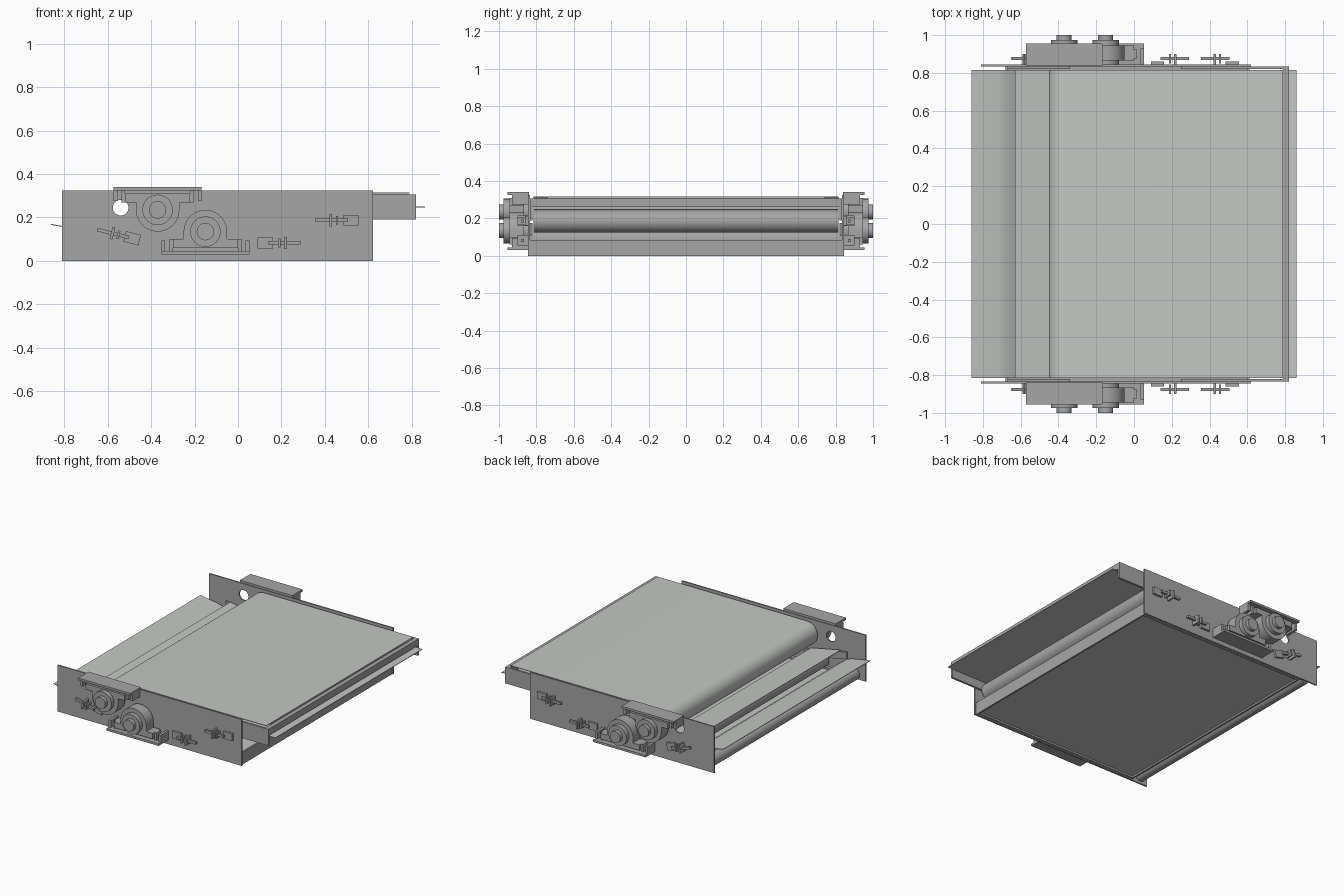
import bpy, bmesh, math
from mathutils import Matrix, Vector

cube = bpy.data.objects.get("Cube")
if cube:
    bpy.data.objects.remove(cube, do_unlink=True)


def material(name, color):
    m = bpy.data.materials.new(name)
    m.use_nodes = True
    m.diffuse_color = (*color, 1)
    m.node_tree.nodes["Principled BSDF"].inputs["Base Color"].default_value = (*color, 1)
    return m


METAL = material("grey metal", (0.38, 0.38, 0.38))
BELT = material("pale belt", (0.55, 0.57, 0.55))


def finish(name, bm, mat, smooth=False):
    bmesh.ops.recalc_face_normals(bm, faces=bm.faces)
    me = bpy.data.meshes.new(name)
    bm.to_mesh(me)
    bm.free()
    me.materials.append(mat)
    ob = bpy.data.objects.new(name, me)
    bpy.context.collection.objects.link(ob)
    if smooth:
        bpy.ops.object.select_all(action='DESELECT')
        ob.select_set(True)
        bpy.context.view_layer.objects.active = ob
        bpy.ops.object.shade_smooth_by_angle()
    return ob


def prism(name, outline, y0, y1, mat=METAL, smooth=False):
    """Extrude an x-z outline from y0 to y1."""
    bm = bmesh.new()
    face = bm.faces.new([bm.verts.new((x, y0, z)) for x, z in outline])
    new = bmesh.ops.extrude_face_region(bm, geom=[face])["geom"]
    bmesh.ops.translate(bm, vec=(0, y1 - y0, 0),
                        verts=[v for v in new if isinstance(v, bmesh.types.BMVert)])
    return finish(name, bm, mat, smooth)


def box(name, x0, x1, y0, y1, z0, z1, mat=METAL):
    return prism(name, [(x0, z0), (x1, z0), (x1, z1), (x0, z1)], y0, y1, mat)


def arc(cx, cz, r, a0, a1, n):
    return [(cx + r * math.cos(math.radians(a0 + (a1 - a0) * i / n)),
             cz + r * math.sin(math.radians(a0 + (a1 - a0) * i / n))) for i in range(n + 1)]


def cylinder(name, x, z, r, y0, y1, mat=METAL):
    return prism(name, arc(x, z, r, 0, 352.5, 47), y0, y1, mat, True)


def sheet(name, path, width, mat=BELT, thick=0.004):
    """Thin sheet following an x-z path."""
    lower = [(x, z - thick) for x, z in reversed(path)]
    return prism(name, path + lower, -width, width, mat, True)


def both(name, maker, y0, y1, *args):
    """Build a part on the front and the back side."""
    for side, s in (("front", -1), ("back", 1)):
        maker(f"{side}_{name}", *args[:-1], *sorted((s * y0, s * y1)), args[-1])


def on_sides(name, outline, y0, y1, smooth=False):
    for side, s in (("front", -1), ("back", 1)):
        prism(f"{side}_{name}", outline, *sorted((s * y0, s * y1)), METAL, smooth)


def rect(x0, x1, z0, z1):
    return [(x0, z0), (x1, z0), (x1, z1), (x0, z1)]


# Side plates with a round hole
cutter = cylinder("hole_cutter", -0.54, 0.245, 0.036, -1, 1)
cutter.hide_render = True
cutter.hide_viewport = True
for side, s in (("front", -1), ("back", 1)):
    plate = box(f"{side}_side_plate", -0.81, 0.62, *sorted((s * 0.835, s * 0.845)), 0, 0.325)
    hole = plate.modifiers.new("hole", 'BOOLEAN')
    hole.object = cutter
    hole.solver = 'EXACT'

# Inner carrier bars at the outlet and at the inlet
on_sides("outlet_bar", rect(0.25, 0.82, 0.19, 0.305), 0.82, 0.834)
on_sides("inlet_bar", [(-0.67, 0.175), (-0.67, 0.125), (-0.34, 0.06), (-0.34, 0.11)], 0.82, 0.834)
box("outlet_cross_bar", 0.79, 0.82, -0.82, 0.82, 0.26, 0.305)

# Upper belt wrapped round its nose roller
nose = [(0.79, 0.316)] + arc(-0.37, 0.235, 0.081, 90, 270, 24) + [(0.5, 0.155)]
inner = [(0.5, 0.159)] + arc(-0.37, 0.235, 0.077, 270, 90, 24) + [(0.79, 0.312)]
prism("upper_belt", nose + inner, -0.815, 0.815, BELT, True)
box("belt_bed", -0.25, 0.79, -0.74, 0.74, 0.285, 0.311)

# Feed sheets at the outlet and the inlet
sheet("outlet_sheet", [(0.5, 0.25), (0.86, 0.25)], 0.815)
sheet("middle_sheet", [(-0.63, 0.182), (-0.4, 0.136)], 0.815)
sheet("inlet_sheet", [(-0.86, 0.17), (-0.72, 0.145), (-0.68, 0.132), (-0.62, 0.09)], 0.815)

# Rollers
for name, x, z, r in (("nose_roller", -0.37, 0.235, 0.076), ("drive_roller", -0.15, 0.135, 0.02),
                      ("outlet_roller", 0.52, 0.185, 0.06), ("return_roller", 0.12, 0.085, 0.06),
                      ("inlet_roller", -0.49, 0.08, 0.05), ("end_roller", -0.735, 0.044, 0.042)):
    cylinder(name, x, z, r, -0.815, 0.815)

# Bottom pan with raised end lips
box("bottom_pan", -0.68, 0.61, -0.835, 0.835, 0.012, 0.02, BELT)
for name, x in (("inlet_lip", -0.68), ("outlet_lip", 0.6)):
    box(name, x, x + 0.012, -0.835, 0.835, 0, 0.085)
on_sides("pan_edge", rect(-0.68, 0.61, 0, 0.03), 0.81, 0.834)


# Pillow block bearings in their brackets; flip = -1 hangs the block from above
def bearing(name, x, z, flip):
    def up(points):
        return [(x + px, z + flip * pz) for px, pz in points]
    housing = up([(-0.15, -0.075), (0.15, -0.075), (0.15, -0.035), (0.1, -0.035)]
                 + arc(0, 0, 0.1, 0, 180, 24) + [(-0.1, -0.035), (-0.15, -0.035)])
    on_sides(name + "_housing", housing, 0.865, 0.945, True)
    for part, r, y1 in (("ring", 0.07, 0.975), ("shaft", 0.04, 1.0)):
        for side, s in (("front", -1), ("back", 1)):
            cylinder(f"{side}_{name}_{part}", x, z, r, *sorted((s * 0.84, s * y1)))
    on_sides(name + "_bracket", up(rect(-0.203, 0.203, -0.105, -0.09)), 0.84, 0.955)
    for end, s in (("left", -1), ("right", 1)):
        on_sides(f"{name}_{end}_lip", up(rect(s * 0.203, s * 0.185, -0.09, -0.04)), 0.845, 0.93)
        on_sides(f"{name}_{end}_bolt", up(rect(s * 0.165, s * 0.15, -0.09, -0.035)), 0.875, 0.925)


bearing("upper_bearing", -0.37, 0.235, -1)
bearing("lower_bearing", -0.15, 0.135, 1)


# Belt tensioners: block, threaded rod and washer plate
def tensioner(name, x, z, direction, angle):
    c, s = math.cos(math.radians(angle)), math.sin(math.radians(angle))

    def place(x0, x1, h):
        return [(x + c * px * direction - s * pz, z + s * px * direction + c * pz)
                for px, pz in rect(x0, x1, -h, h)]
    on_sides(name + "_block", place(0.03, 0.1, 0.025), 0.845, 0.86)
    on_sides(name + "_rod", place(-0.1, 0.05, 0.008), 0.867, 0.883)
    on_sides(name + "_washer", place(-0.035, -0.022, 0.028), 0.845, 0.9)
    on_sides(name + "_nut", place(-0.005, 0.005, 0.02), 0.85, 0.9)


tensioner("outlet_tensioner", 0.455, 0.187, 1, 0)
tensioner("return_tensioner", 0.19, 0.083, -1, 0)
tensioner("inlet_tensioner", -0.55, 0.12, 1, -14)
